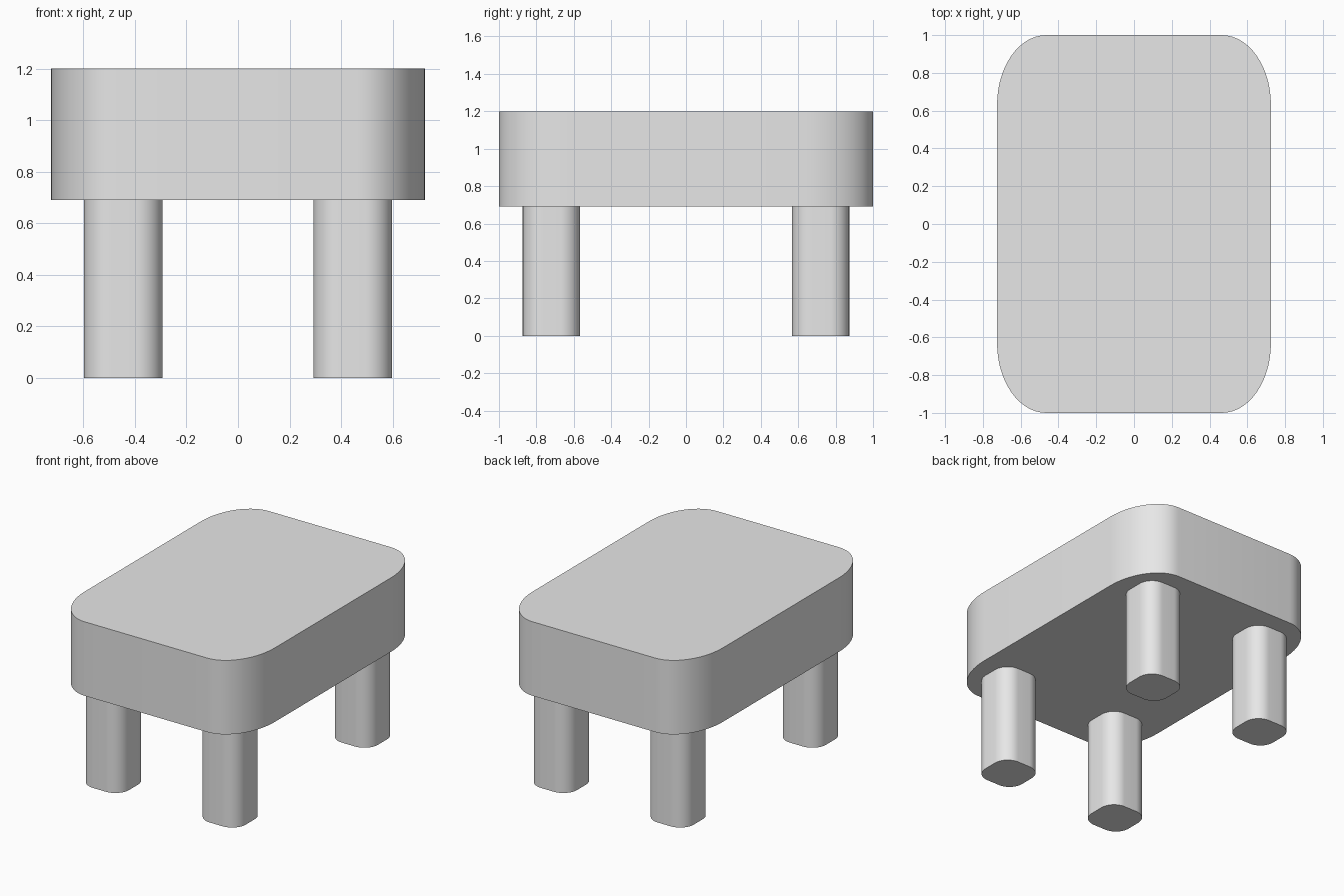
import bpy
import bmesh
from math import cos, sin, pi

cube = bpy.data.objects.get("Cube")
if cube:
    bpy.data.objects.remove(cube, do_unlink=True)

grey = bpy.data.materials.new("light_grey")
grey.use_nodes = True
grey.diffuse_color = (0.8, 0.8, 0.8, 1)
grey.node_tree.nodes["Principled BSDF"].inputs["Base Color"].default_value = (0.8, 0.8, 0.8, 1)


def rounded_block(name, centre, half, radius, bottom, top, steps=14):
    """Upright block whose footprint has elliptical rounded corners."""
    bm = bmesh.new()
    ring = []
    for corner, (sx, sy) in enumerate(((1, 1), (-1, 1), (-1, -1), (1, -1))):
        for i in range(steps + 1):
            a = (corner + i / steps) * pi / 2
            x = centre[0] + sx * (half[0] - radius[0]) + radius[0] * cos(a)
            y = centre[1] + sy * (half[1] - radius[1]) + radius[1] * sin(a)
            ring.append(bm.verts.new((x, y, bottom)))
    base = bm.faces.new(ring)
    lid = bmesh.ops.extrude_face_region(bm, geom=[base], use_keep_orig=True)
    raised = [v for v in lid["geom"] if isinstance(v, bmesh.types.BMVert)]
    bmesh.ops.translate(bm, verts=raised, vec=(0, 0, top - bottom))
    bmesh.ops.recalc_face_normals(bm, faces=bm.faces)
    mesh = bpy.data.meshes.new(name)
    bm.to_mesh(mesh)
    bm.free()
    mesh.materials.append(grey)
    obj = bpy.data.objects.new(name, mesh)
    bpy.context.collection.objects.link(obj)
    bpy.ops.object.select_all(action="DESELECT")
    obj.select_set(True)
    bpy.context.view_layer.objects.active = obj
    bpy.ops.object.shade_smooth_by_angle()
    return obj


# Thick seat with stretched round corners
rounded_block("seat", (0, 0), (0.725, 1), (0.26, 0.37), 0.69, 1.2)

# Four rounded-square legs
for side, sx in (("left", 1), ("right", -1)):
    for end, sy in (("front", -1), ("back", 1)):
        rounded_block(f"{end}_{side}_leg", (sx * 0.445, sy * 0.72),
                      (0.153, 0.153), (0.105, 0.105), 0, 0.69)
